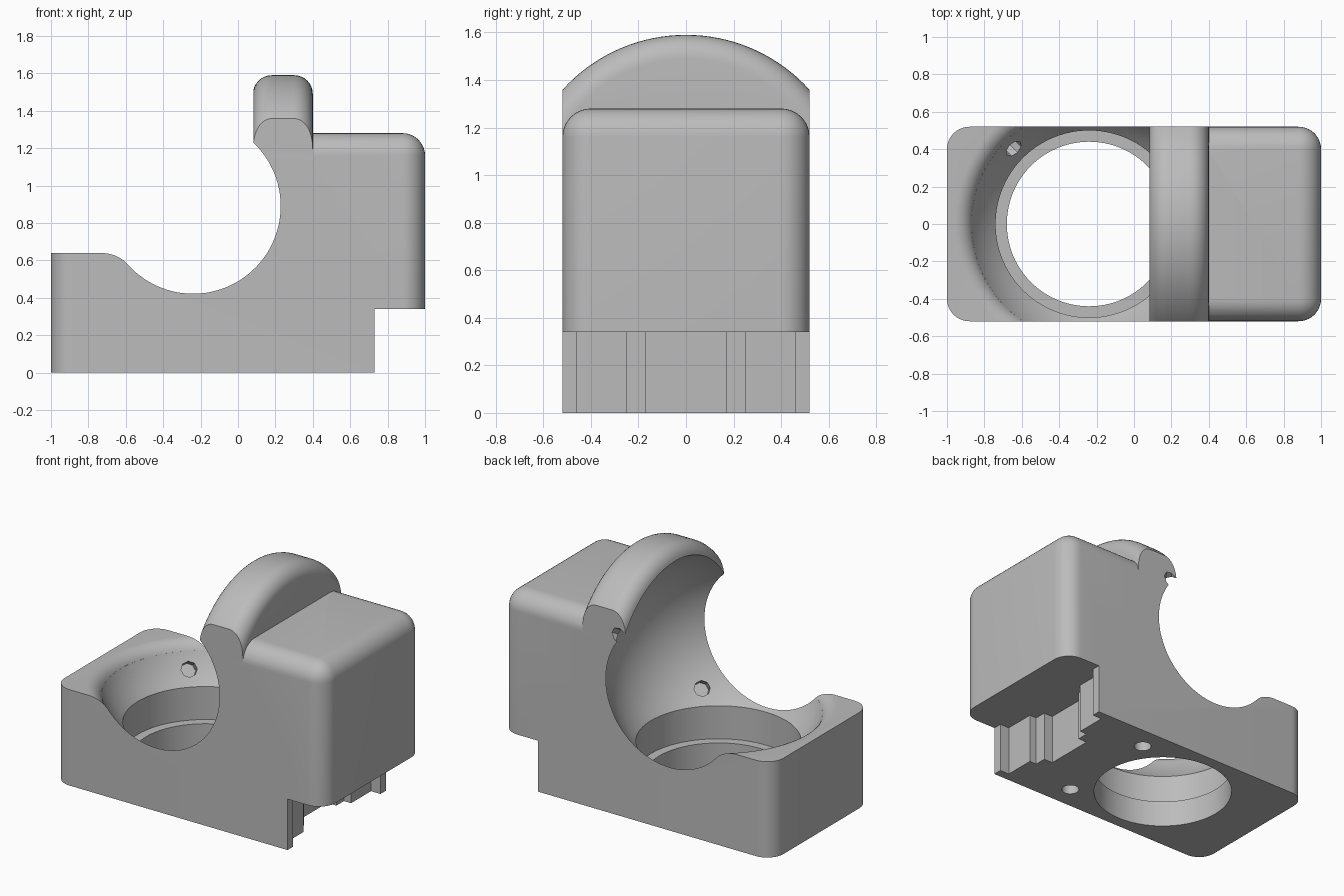
import bpy, bmesh
from math import pi, sin, cos, asin, sqrt, radians
from mathutils import Matrix, Vector

old = bpy.data.objects.get("Cube")
if old:
    bpy.data.objects.remove(old, do_unlink=True)

grey = bpy.data.materials.new("matte_grey")
grey.use_nodes = True
colour = (0.5, 0.5, 0.5, 1)
grey.diffuse_color = colour
grey.node_tree.nodes["Principled BSDF"].inputs["Base Color"].default_value = colour

HALF = 0.52                      # half depth of the body
ROUND = 0.12                     # outer corner radius
BALL = Vector((-0.24, 0, 0.89))  # centre of the ball socket
R = 0.70                         # socket radius


def finish(name, bm):
    bmesh.ops.recalc_face_normals(bm, faces=bm.faces)
    mesh = bpy.data.meshes.new(name)
    bm.to_mesh(mesh)
    bm.free()
    mesh.materials.append(grey)
    obj = bpy.data.objects.new(name, mesh)
    bpy.context.collection.objects.link(obj)
    return obj


def box(name, lo, hi, rounded=None):
    """Box between two corners; edges passing the rule are rounded."""
    bm = bmesh.new()
    bmesh.ops.create_cube(bm, size=1)
    for v in bm.verts:
        v.co = [(a + b) / 2 + c * (b - a) for a, b, c in zip(lo, hi, v.co)]
    if rounded:
        edges = [e for e in bm.edges if rounded(e)]
        bmesh.ops.bevel(bm, geom=edges, offset=ROUND, segments=10,
                        profile=0.5, affect='EDGES')
    return finish(name, bm)


def lathe(name, profile, matrix, steps=96):
    """Spin (radius, height) points about z, then place the result."""
    bm = bmesh.new()
    verts = [bm.verts.new((r, 0, h)) for r, h in profile]
    edges = [bm.edges.new(pair) for pair in zip(verts, verts[1:])]
    bmesh.ops.spin(bm, geom=verts + edges, cent=(0, 0, 0), axis=(0, 0, 1),
                   angle=2 * pi, steps=steps, use_merge=True)
    bmesh.ops.remove_doubles(bm, verts=bm.verts, dist=0.0002)
    bmesh.ops.transform(bm, matrix=matrix, verts=bm.verts)
    return finish(name, bm)


def arc(r, h, radius, start, end, n):
    steps = [start + (end - start) * i / n for i in range(n + 1)]
    return [(r + radius * cos(a), h + radius * sin(a)) for a in steps]


def rod(name, centre, direction, radius, length, sides):
    turn = Vector(direction).to_track_quat('Z', 'Y').to_matrix().to_4x4()
    profile = [(0, -length / 2), (radius, -length / 2),
               (radius, length / 2), (0, length / 2)]
    return lathe(name, profile, Matrix.Translation(centre) @ turn, sides)


def combine(target, other, operation):
    mod = target.modifiers.new(operation.lower(), 'BOOLEAN')
    mod.operation = operation
    mod.solver = 'EXACT'
    mod.object = other
    bpy.context.view_layer.objects.active = target
    bpy.ops.object.modifier_apply(modifier=mod.name)
    bpy.data.objects.remove(other, do_unlink=True)


def vertical(e):
    a, b = e.verts
    return abs(a.co.z - b.co.z) > 0.1


# Low base with two rounded corners at its free end
body = box("socket_body", (-1, -HALF, 0), (0.73, HALF, 0.64),
           lambda e: vertical(e) and e.verts[0].co.x < 0)

# Stepped recess in the end of the base
for half, x in ((0.46, 0.66), (0.25, 0.607), (0.17, 0.54)):
    combine(body, box("recess", (x, -half, -0.1), (0.9, half, 0.34)), 'DIFFERENCE')

# Rounded lip where the socket meets the top of the base
lip = 0.1
drop = BALL.z - 0.64 + lip
lip_r = sqrt((R + lip) ** 2 - drop ** 2)
curve = arc(lip_r, 0.64 - lip, lip, pi / 2, pi - asin(drop / (R + lip)) + 0, 2)[:1]
curve = arc(lip_r, 0.64 - lip, lip, pi / 2, pi - asin(drop / (R + lip)), 8)
flare = [(0, 0.8), (lip_r, 0.8)] + curve + [(0, curve[-1][1])]
combine(body, lathe("lip_cutter", flare, Matrix.Translation((BALL.x, 0, 0))),
        'DIFFERENCE')

# Tall block, rounded on its top and outer edges
TOP = 1.28


def block_edge(e):
    a, b = (v.co for v in e.verts)
    outer = min(a.x, b.x) > 0.9
    top = min(a.z, b.z) > TOP - 0.01
    side = abs(a.y + b.y) > HALF
    return (outer and (vertical(e) or top)) or (top and side)


combine(body, box("block", (0.1, -HALF, 0.34), (1, HALF, TOP), block_edge), 'UNION')

# Arched hood with rounded rims, turned about the x axis
profile = ([(0, 0.08)] + arc(R - 0.1, 0.18, 0.1, -pi / 2, 0, 8)
           + arc(R - 0.1, 0.30, 0.1, 0, pi / 2, 8) + [(0, 0.40)])
hood = lathe("hood", profile, Matrix.Translation((0, 0, BALL.z))
             @ Matrix.Rotation(pi / 2, 4, 'Y'), 128)
combine(hood, box("hood_limit", (-1, -HALF, 0.5), (1, HALF, 2)), 'INTERSECT')
combine(body, hood, 'UNION')

# Ball socket with a ledge and a through hole below
ledge = 0.18 - BALL.z
socket = ([(0, -1), (0.44, -1), (0.44, ledge), (0.5, ledge)]
          + arc(0, 0, R, -pi / 2 + asin(0.5 / R), pi / 2, 40))
socket[-1] = (0, R)
combine(body, lathe("socket", socket, Matrix.Translation(BALL)), 'DIFFERENCE')

# Small bearing pockets in the socket wall
for d in ((1, -1, -1), (-1, 1, -1), (0.5, 0.72, 0.42)):
    d = Vector(d).normalized()
    combine(body, rod("pocket", BALL + d * R, d, 0.05, 0.14, 8), 'DIFFERENCE')

# Screw holes in the underside
for side in (-1, 1):
    combine(body, rod("screw_hole", (0.23, side * 0.36, 0), (0, 0, 1), 0.055, 0.5, 24),
            'DIFFERENCE')

# Smooth curves, sharp edges
bpy.ops.object.select_all(action='DESELECT')
body.select_set(True)
bpy.context.view_layer.objects.active = body
bpy.ops.object.shade_smooth_by_angle(angle=radians(30))
